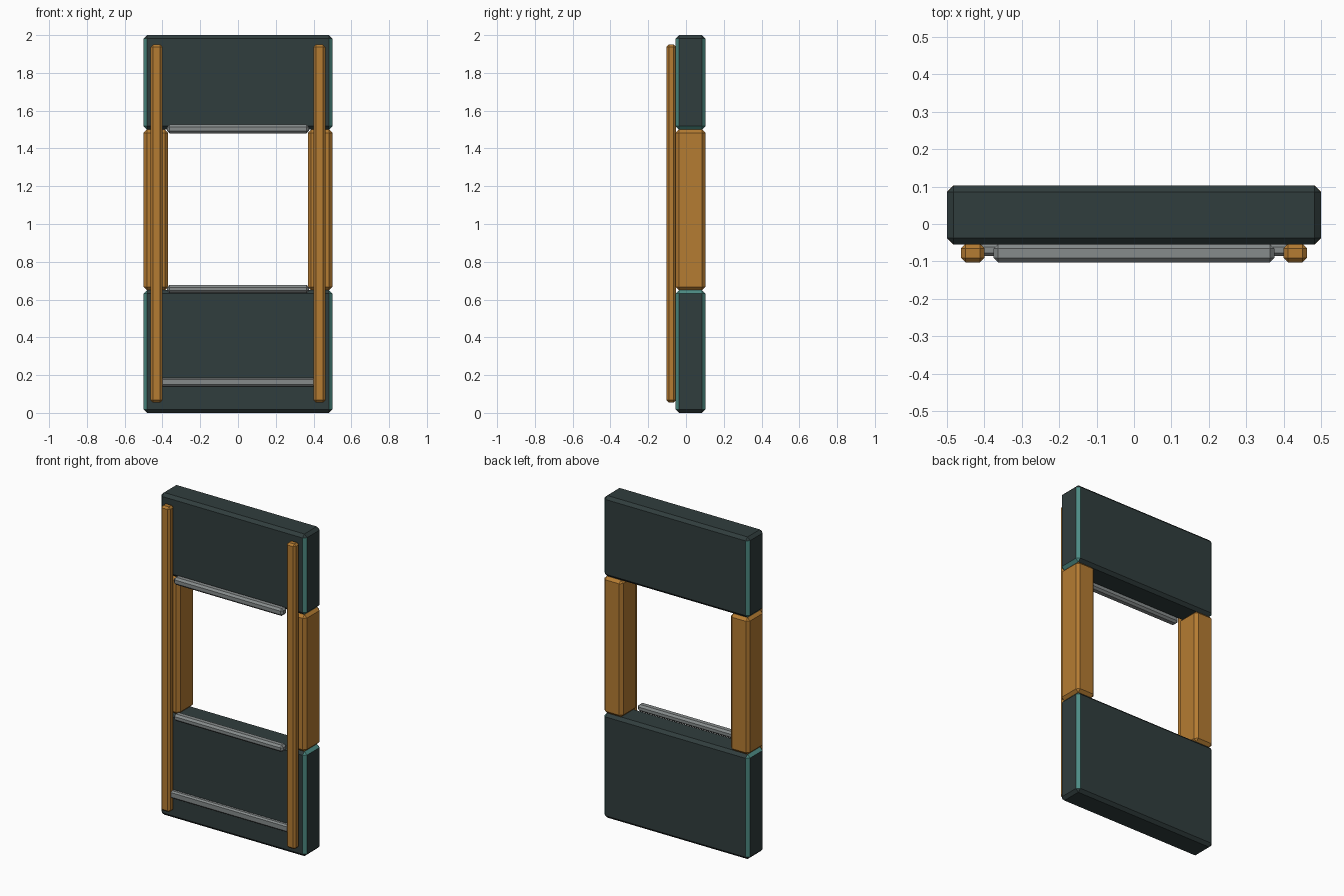
import bpy, bmesh
from mathutils import Vector

if "Cube" in bpy.data.objects:
    bpy.data.objects.remove(bpy.data.objects["Cube"])


def material(name, rgb):
    m = bpy.data.materials.new(name)
    m.diffuse_color = (*rgb, 1)
    m.use_nodes = True
    m.node_tree.nodes["Principled BSDF"].inputs["Base Color"].default_value = m.diffuse_color
    return m


DARK = material("dark_slate", (0.030, 0.047, 0.047))
TEAL = material("teal_edge", (0.075, 0.26, 0.23))
WOOD = material("orange_wood", (0.46, 0.20, 0.032))
GREY = material("grey_metal", (0.24, 0.26, 0.26))


def block(name, lo, hi, bevel, mats, rule=None):
    """Chamfered box between two corners; rule picks the material by face normal and centre."""
    lo, hi = Vector(lo), Vector(hi)
    bm = bmesh.new()
    bmesh.ops.create_cube(bm, size=1)
    for v in bm.verts:
        v.co = Vector([c * s for c, s in zip(v.co, hi - lo)])
    bmesh.ops.bevel(bm, geom=bm.edges[:], offset=bevel, segments=1, affect='EDGES', profile=0.5)
    bm.normal_update()
    if rule:
        for f in bm.faces:
            f.material_index = rule(f.normal)
    me = bpy.data.meshes.new(name)
    bm.to_mesh(me)
    bm.free()
    for m in mats:
        me.materials.append(m)
    ob = bpy.data.objects.new(name, me)
    ob.location = (lo + hi) / 2
    bpy.context.collection.objects.link(ob)
    return ob


def end_chamfer(inner):
    # worn teal chamfers: vertical corners, plus the end edge facing the opening
    def rule(n):
        side = 0.3 < abs(n.x) < 0.9
        return int(side and (abs(n.z) < 0.1 or n.z * inner > 0.3))
    return rule


# solid panels above and below the opening
block("lower_panel", (-0.5, -0.055, 0), (0.5, 0.103, 0.65), 0.018, [DARK, TEAL], end_chamfer(1))
block("upper_panel", (-0.5, -0.055, 1.5), (0.5, 0.103, 2.0), 0.018, [DARK, TEAL], end_chamfer(-1))

# side posts and long front rails
for s, side in ((-1, "left"), (1, "right")):
    a, b = sorted((s * 0.37, s * 0.5))
    block(side + "_post", (a, -0.055, 0.65), (b, 0.103, 1.5), 0.017, [WOOD])
    a, b = sorted((s * 0.40, s * 0.462))
    block(side + "_front_rail", (a, -0.103, 0.055), (b, -0.053, 1.95), 0.012, [WOOD])

# metal cross bars
block("upper_sill_bar", (-0.375, -0.103, 1.48), (0.375, -0.053, 1.526), 0.012, [GREY])
block("lower_sill_bar", (-0.375, -0.103, 0.635), (0.375, -0.053, 0.677), 0.012, [GREY])
block("bottom_bar", (-0.415, -0.086, 0.14), (0.415, -0.053, 0.186), 0.009, [GREY])
